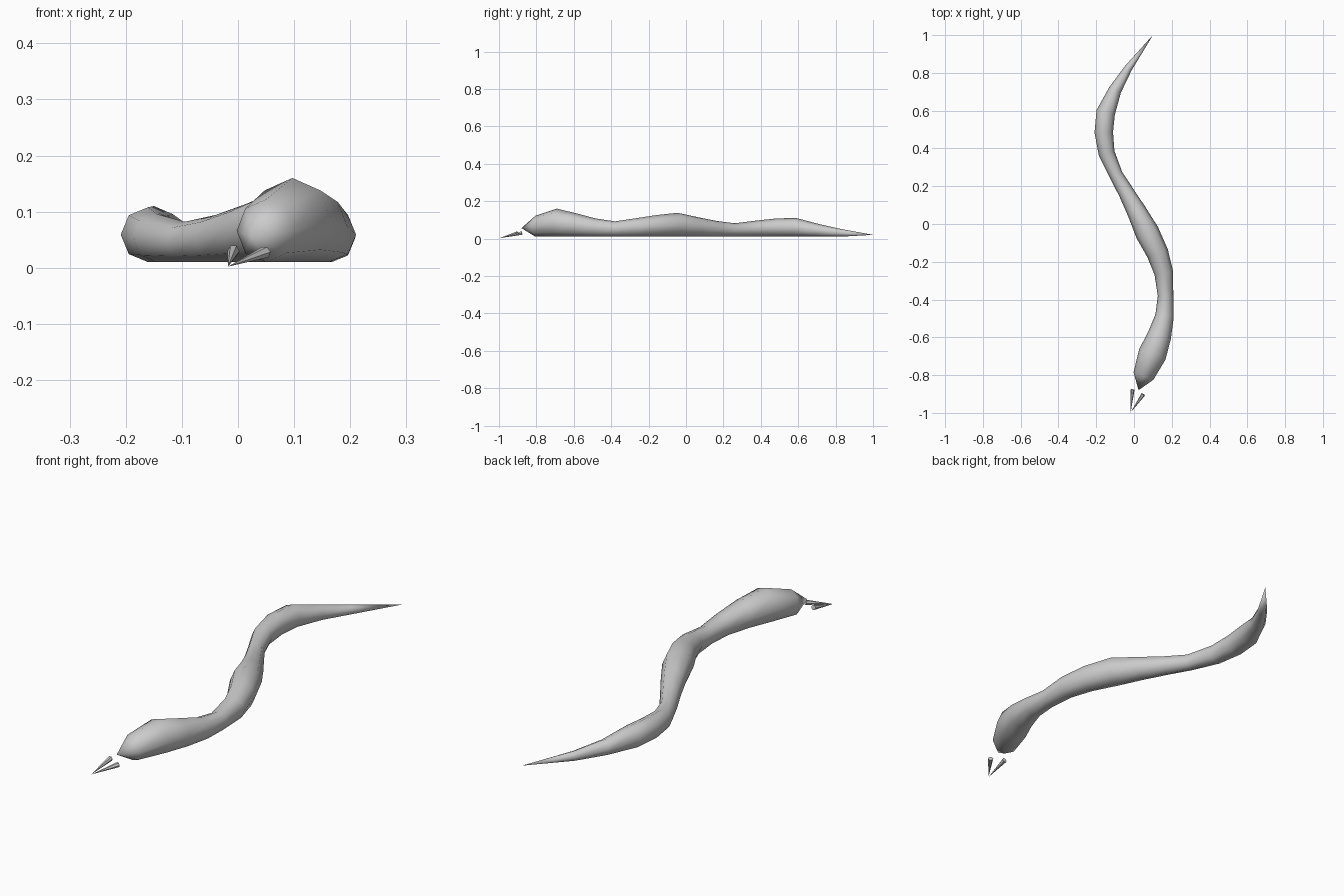
import bpy, bmesh, math
from mathutils import Vector

if "Cube" in bpy.data.objects:
    bpy.data.objects.remove(bpy.data.objects["Cube"])

# Body path, tail to head: x, y, radius (every ring rests on z = 0.01)
PATH = [
    (-0.03, 0.825, 0.021), (-0.10, 0.71, 0.034), (-0.15, 0.59, 0.050),
    (-0.16, 0.485, 0.049), (-0.145, 0.375, 0.043), (-0.095, 0.26, 0.036),
    (-0.04, 0.165, 0.042), (0.015, 0.065, 0.052), (0.07, -0.045, 0.064),
    (0.125, -0.155, 0.058), (0.158, -0.26, 0.050), (0.167, -0.38, 0.041),
    (0.162, -0.485, 0.049), (0.135, -0.59, 0.063), (0.097, -0.69, 0.075),
    (0.05, -0.805, 0.056),
]
TAIL = Vector((0.10, 1.0, 0.02))
SNOUT = Vector((0.024, -0.88, 0.056))
SIDES = 8
FLOOR = 0.01


def finish(bm, name):
    bmesh.ops.recalc_face_normals(bm, faces=bm.faces[:])
    mesh = bpy.data.meshes.new(name)
    bm.to_mesh(mesh)
    bm.free()
    obj = bpy.data.objects.new(name, mesh)
    bpy.context.collection.objects.link(obj)
    return obj


def ring(bm, centre, direction, radius, sides):
    direction = direction.normalized()
    side = direction.cross(Vector((0, 0, 1))).normalized()
    up = side.cross(direction)
    return [bm.verts.new(centre + radius * (math.cos(a) * side + math.sin(a) * up))
            for a in (math.tau * i / sides for i in range(sides))]


def fan(bm, loop, tip):
    apex = bm.verts.new(tip)
    for i in range(len(loop)):
        bm.faces.new((loop[i], loop[i - 1], apex))


# Snake body: octagonal rings swept along the winding path
bm = bmesh.new()
flat = [Vector((x, y, 0)) for x, y, r in PATH]
ends = [TAIL.xy.to_3d()] + flat + [SNOUT.xy.to_3d()]
loops = []
for i, (x, y, r) in enumerate(PATH):
    loops.append(ring(bm, Vector((x, y, FLOOR + r)), ends[i + 2] - ends[i], r, SIDES))
for a, b in zip(loops, loops[1:]):
    for i in range(SIDES):
        bm.faces.new((a[i - 1], a[i], b[i], b[i - 1]))
fan(bm, loops[0], TAIL)
fan(bm, loops[-1], SNOUT)
for f in bm.faces:
    f.smooth = True
finish(bm, "snake_body")

# Forked tongue: two thin cones meeting at the tip
for name, base in (("tongue_left", (-0.008, -0.877, 0.030)),
                   ("tongue_right", (0.049, -0.902, 0.028))):
    bm = bmesh.new()
    tip, base = Vector((-0.018, -0.998, 0.002)), Vector(base)
    loop = ring(bm, base, tip - base, 0.011, 6)
    bm.faces.new(loop)
    fan(bm, loop, tip)
    finish(bm, name)
